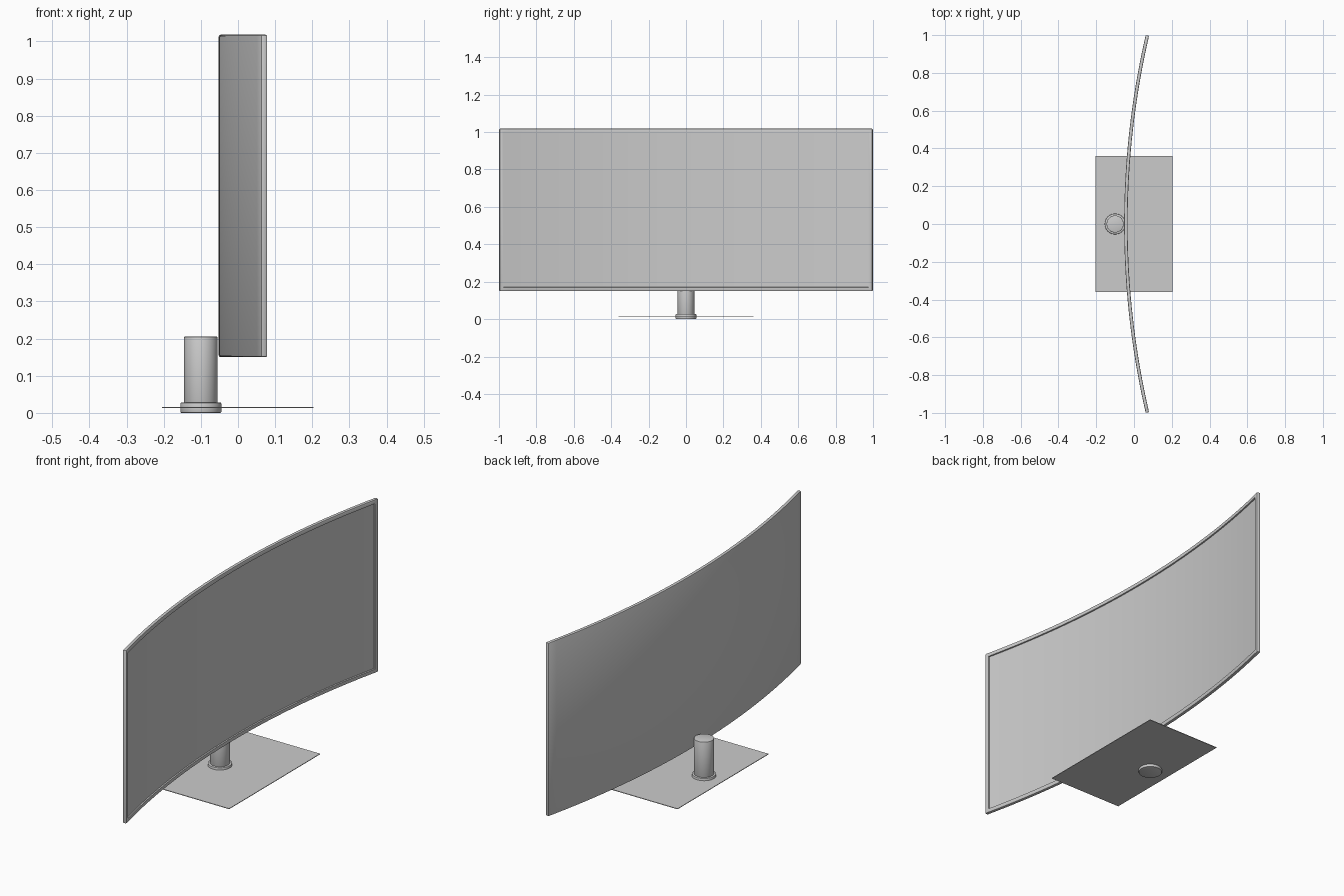
import bpy, bmesh, math
from mathutils import Matrix

if "Cube" in bpy.data.objects:
    bpy.data.objects.remove(bpy.data.objects["Cube"])

R = 4.44            # radius of the convex back of the screen
HALF_ARC = 1.0088   # half the arc length of the screen
THICK = 0.018
BACK_X = -0.052
Z0, Z1 = 0.15, 1.018
SLICES = 40


def finish(bm, name, angle=30):
    bmesh.ops.recalc_face_normals(bm, faces=bm.faces)
    mesh = bpy.data.meshes.new(name)
    bm.to_mesh(mesh)
    bm.free()
    ob = bpy.data.objects.new(name, mesh)
    bpy.context.collection.objects.link(ob)
    bpy.ops.object.select_all(action='DESELECT')
    ob.select_set(True)
    bpy.context.view_layer.objects.active = ob
    bpy.ops.object.shade_smooth_by_angle(angle=math.radians(angle))
    return ob


def box(bm, lo, hi):
    size = [b - a for a, b in zip(lo, hi)]
    mid = [(a + b) / 2 for a, b in zip(lo, hi)]
    bmesh.ops.create_cube(bm, size=1, matrix=Matrix.Translation(mid) @ Matrix.Diagonal((*size, 1)))


def cylinder(name, x, radius, z0, z1, bevel):
    bm = bmesh.new()
    bmesh.ops.create_cone(bm, cap_ends=True, segments=48, radius1=radius, radius2=radius,
                          depth=z1 - z0, matrix=Matrix.Translation((x, 0, (z0 + z1) / 2)))
    rims = [e for e in bm.edges if abs(e.verts[0].co.z - e.verts[1].co.z) < 1e-5]
    bmesh.ops.bevel(bm, geom=rims, offset=bevel, segments=2, profile=0.5, affect='EDGES')
    finish(bm, name)


# curved screen: flat bevelled slab with a recessed display, sliced and bent
bm = bmesh.new()
box(bm, (0, -HALF_ARC, Z0), (THICK, HALF_ARC, Z1))
bmesh.ops.bevel(bm, geom=list(bm.edges), offset=0.005, segments=2, profile=0.5, affect='EDGES')
front = max(bm.faces, key=lambda f: f.calc_center_median().x)
bmesh.ops.inset_region(bm, faces=[front], thickness=0.021)
bmesh.ops.inset_region(bm, faces=[front], thickness=0.002, depth=-0.006)
for i in range(1, SLICES):
    y = HALF_ARC * (2 * i / SLICES - 1)
    bmesh.ops.bisect_plane(bm, geom=bm.verts[:] + bm.edges[:] + bm.faces[:],
                           plane_co=(0, y, 0), plane_no=(0, 1, 0))
for v in bm.verts:
    a, r = v.co.y / R, R - v.co.x
    v.co.x = BACK_X + R - r * math.cos(a)
    v.co.y = r * math.sin(a)
finish(bm, "curved_screen")

# thin base plate
bm = bmesh.new()
box(bm, (-0.205, -0.36, 0.0135), (0.203, 0.36, 0.0165))
finish(bm, "base_plate")

# stand column and its collar
cylinder("stand_collar", -0.1, 0.055, 0.0, 0.028, 0.003)
cylinder("stand_column", -0.1, 0.045, 0.02, 0.205, 0.001)
